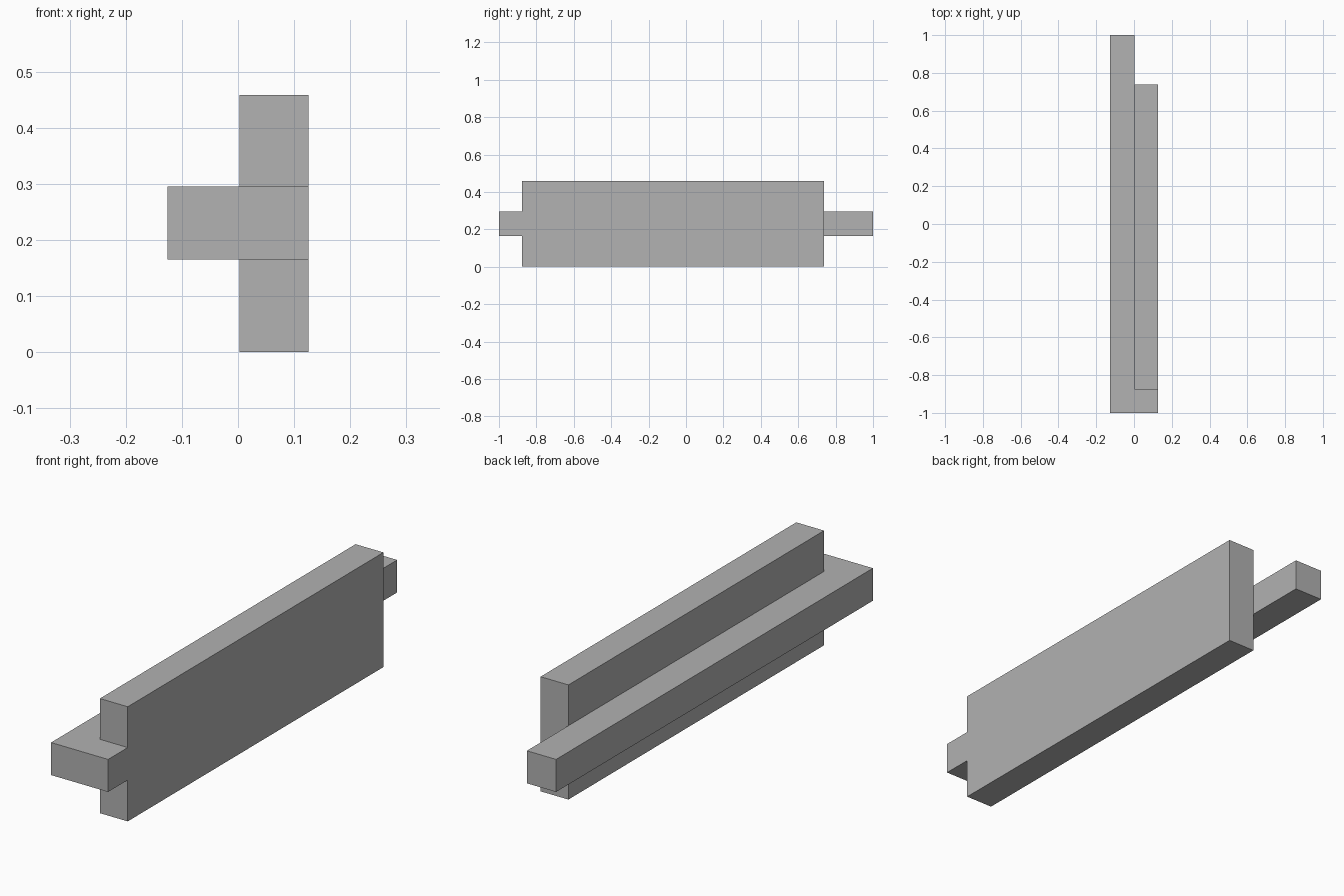
import bpy
import bmesh

cube = bpy.data.objects.get("Cube")
if cube:
    bpy.data.objects.remove(cube, do_unlink=True)

# Single plain grey
grey = bpy.data.materials.new("plain grey")
grey.use_nodes = True
colour = (0.445, 0.445, 0.445, 1)
grey.diffuse_color = colour
grey.node_tree.nodes["Principled BSDF"].inputs["Base Color"].default_value = colour

# Shared edges of the parts
OUT, MID = 0.126, 0.003
FRONT, BACK = -0.876, 0.738


def extrude_outline(name, outline, bottom, top):
    """Raise a flat plan outline (counter-clockwise) into a solid."""
    bm = bmesh.new()
    face = bm.faces.new([bm.verts.new((x, y, bottom)) for x, y in outline])
    raised = bmesh.ops.extrude_face_region(bm, geom=[face])["geom"]
    verts = [v for v in raised if isinstance(v, bmesh.types.BMVert)]
    bmesh.ops.translate(bm, vec=(0, 0, top - bottom), verts=verts)
    bmesh.ops.recalc_face_normals(bm, faces=bm.faces)
    mesh = bpy.data.meshes.new(name)
    bm.to_mesh(mesh)
    bm.free()
    mesh.materials.append(grey)
    obj = bpy.data.objects.new(name, mesh)
    bpy.context.collection.objects.link(obj)
    return obj


# Long rail with a foot turning across the front end of the board
extrude_outline("rail", [(-OUT, -1), (OUT, -1), (OUT, FRONT), (MID, FRONT),
                         (MID, 1), (-OUT, 1)], 0.165, 0.295)

# Upright board against the rail
extrude_outline("board", [(MID, FRONT), (OUT, FRONT), (OUT, BACK), (MID, BACK)],
                0, 0.458)
